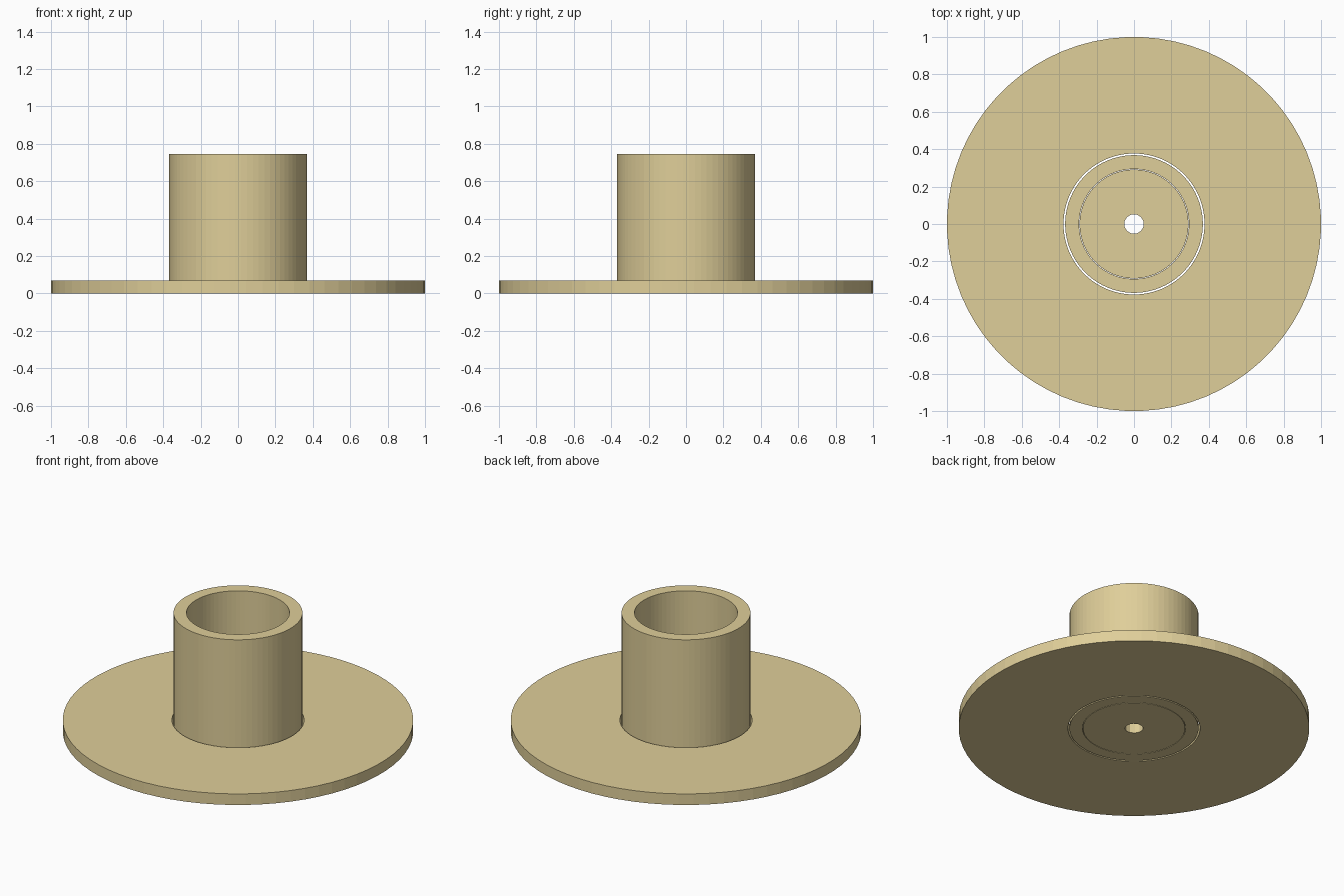
import bpy, bmesh
from math import cos, sin, pi

if "Cube" in bpy.data.objects:
    bpy.data.objects.remove(bpy.data.objects["Cube"])

tan = bpy.data.materials.new("tan")
tan.diffuse_color = (0.74, 0.62, 0.32, 1)
tan.use_nodes = True
tan.node_tree.nodes["Principled BSDF"].inputs["Base Color"].default_value = tan.diffuse_color


def ring(name, r_out, r_in, z0, z1, n_out=72, n_in=72):
    """Flat-faced ring with independent side counts for rim and bore."""
    bm = bmesh.new()

    def loop(r, n, z):
        return [bm.verts.new((r * cos(2 * pi * (i + 0.5) / n),
                              r * sin(2 * pi * (i + 0.5) / n), z)) for i in range(n)]

    def wall(a, b):
        for i in range(len(a)):
            j = (i + 1) % len(a)
            bm.faces.new((a[i], a[j], b[j], b[i]))

    ob, ot = loop(r_out, n_out, z0), loop(r_out, n_out, z1)
    ib, it = loop(r_in, n_in, z0), loop(r_in, n_in, z1)
    wall(ob, ot)
    wall(it, ib)
    # annular caps: fan each whole number of rim sides onto one bore side
    k = n_out // n_in
    for i in range(n_in):
        j = (i + 1) % n_in
        for o, n, flip in ((ot, it, False), (ob, ib, True)):
            f = [n[i]] + [o[(i * k + s) % n_out] for s in range(k + 1)] + [n[j]]
            bm.faces.new(f[::-1] if flip else f)
    bmesh.ops.recalc_face_normals(bm, faces=bm.faces)
    mesh = bpy.data.meshes.new(name)
    bm.to_mesh(mesh)
    bm.free()
    mesh.materials.append(tan)
    obj = bpy.data.objects.new(name, mesh)
    bpy.context.collection.objects.link(obj)
    return obj


# Wide base plate, with a thin clearance gap around the tube
ring("base_flange", 1.0, 0.377, 0, 0.07)
# Upright hollow sleeve
ring("sleeve", 0.368, 0.294, 0, 0.745)
# Floor inside the sleeve with the small centre hole
ring("sleeve_floor", 0.291, 0.053, 0, 0.07, 72, 12)
